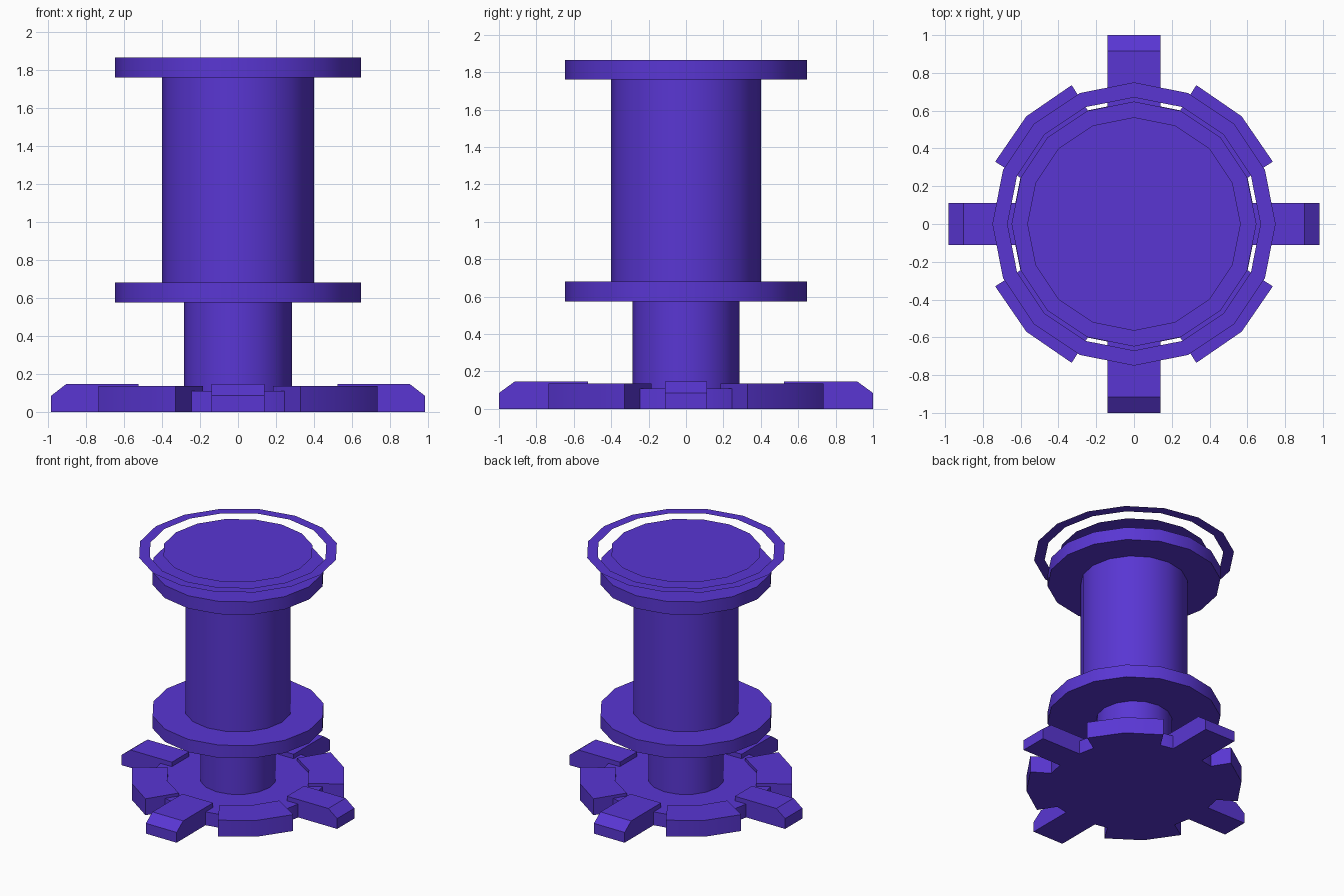
import bpy, bmesh, math

cube = bpy.data.objects.get("Cube")
if cube:
    bpy.data.objects.remove(cube, do_unlink=True)

SIDES = 16
violet = bpy.data.materials.new("violet")
violet.use_nodes = True
COLOUR = (0.10, 0.037, 0.65, 1)
violet.diffuse_color = COLOUR
violet.node_tree.nodes["Principled BSDF"].inputs["Base Color"].default_value = COLOUR


def finish(name, bm):
    bmesh.ops.recalc_face_normals(bm, faces=bm.faces)
    mesh = bpy.data.meshes.new(name)
    bm.to_mesh(mesh)
    bm.free()
    mesh.materials.append(violet)
    obj = bpy.data.objects.new(name, mesh)
    bpy.context.collection.objects.link(obj)
    bpy.ops.object.select_all(action="DESELECT")
    obj.select_set(True)
    bpy.context.view_layer.objects.active = obj
    bpy.ops.object.shade_smooth_by_angle(angle=math.radians(30))
    return obj


def circle(bm, r, z):
    angles = [2 * math.pi * i / SIDES for i in range(SIDES)]
    return [bm.verts.new((r * math.cos(a), r * math.sin(a), z)) for a in angles]


def drum(name, r, z0, z1):
    """Closed cylinder between two heights."""
    bm = bmesh.new()
    low, high = circle(bm, r, z0), circle(bm, r, z1)
    bm.faces.new(low[::-1])
    bm.faces.new(high)
    for i in range(SIDES):
        j = (i + 1) % SIDES
        bm.faces.new((low[i], low[j], high[j], high[i]))
    return finish(name, bm)


def flat_ring(name, inner, outer, z):
    """Paper-thin horizontal ring; a zero inner radius gives a disc."""
    bm = bmesh.new()
    rim = circle(bm, outer, z)
    if inner:
        hole = circle(bm, inner, z)
        for i in range(SIDES):
            j = (i + 1) % SIDES
            bm.faces.new((hole[i], rim[i], rim[j], hole[j]))
    else:
        bm.faces.new(rim)
    return finish(name, bm)


def prism(name, outline, place, depth0, depth1):
    """Extrude a 2D outline; place maps (u, v, depth) to a point."""
    bm = bmesh.new()
    a = [bm.verts.new(place(u, v, depth0)) for u, v in outline]
    b = [bm.verts.new(place(u, v, depth1)) for u, v in outline]
    bm.faces.new(a[::-1])
    bm.faces.new(b)
    n = len(outline)
    for i in range(n):
        bm.faces.new((a[i], a[(i + 1) % n], b[(i + 1) % n], b[i]))
    return finish(name, bm)


# Spool body, flanges and base
drum("base_disc", 0.65, 0, 0.11)
drum("lower_column", 0.285, 0.11, 0.575)
drum("lower_flange", 0.648, 0.575, 0.68)
drum("upper_column", 0.4, 0.68, 1.76)
drum("upper_flange", 0.648, 1.76, 1.865)

# Thin floating plates over the top
TOP = 1.99
flat_ring("top_disc", 0, 0.4, TOP)
flat_ring("top_disc_border", 0.4, 0.565, TOP)
flat_ring("top_halo", 0.67, 0.75, TOP)

# Arc-shaped blocks on the four diagonals
block = [(0.33, 0.735), (0.185, 0.507), (0.38, 0.38),
         (0.507, 0.185), (0.735, 0.33), (0.57, 0.57)]
for sx, x_name in ((1, "left"), (-1, "right")):
    for sy, y_name in ((1, "back"), (-1, "front")):
        prism(f"{y_name}_{x_name}_block", block,
              lambda u, v, d: (sx * u, sy * v, d), 0, 0.135)

# Chamfered bars along both axes
def bar(reach, chamfer):
    return [(0.525, 0), (reach, 0), (reach, 0.085), (chamfer, 0.147), (0.525, 0.147)]

for s, x_name, y_name in ((1, "left", "back"), (-1, "right", "front")):
    prism(f"{x_name}_bar", bar(0.983, 0.903),
          lambda u, v, d: (s * u, d, v), -0.112, 0.112)
    prism(f"{y_name}_bar", bar(1.0, 0.915),
          lambda u, v, d: (d, s * u, v), -0.14, 0.14)
